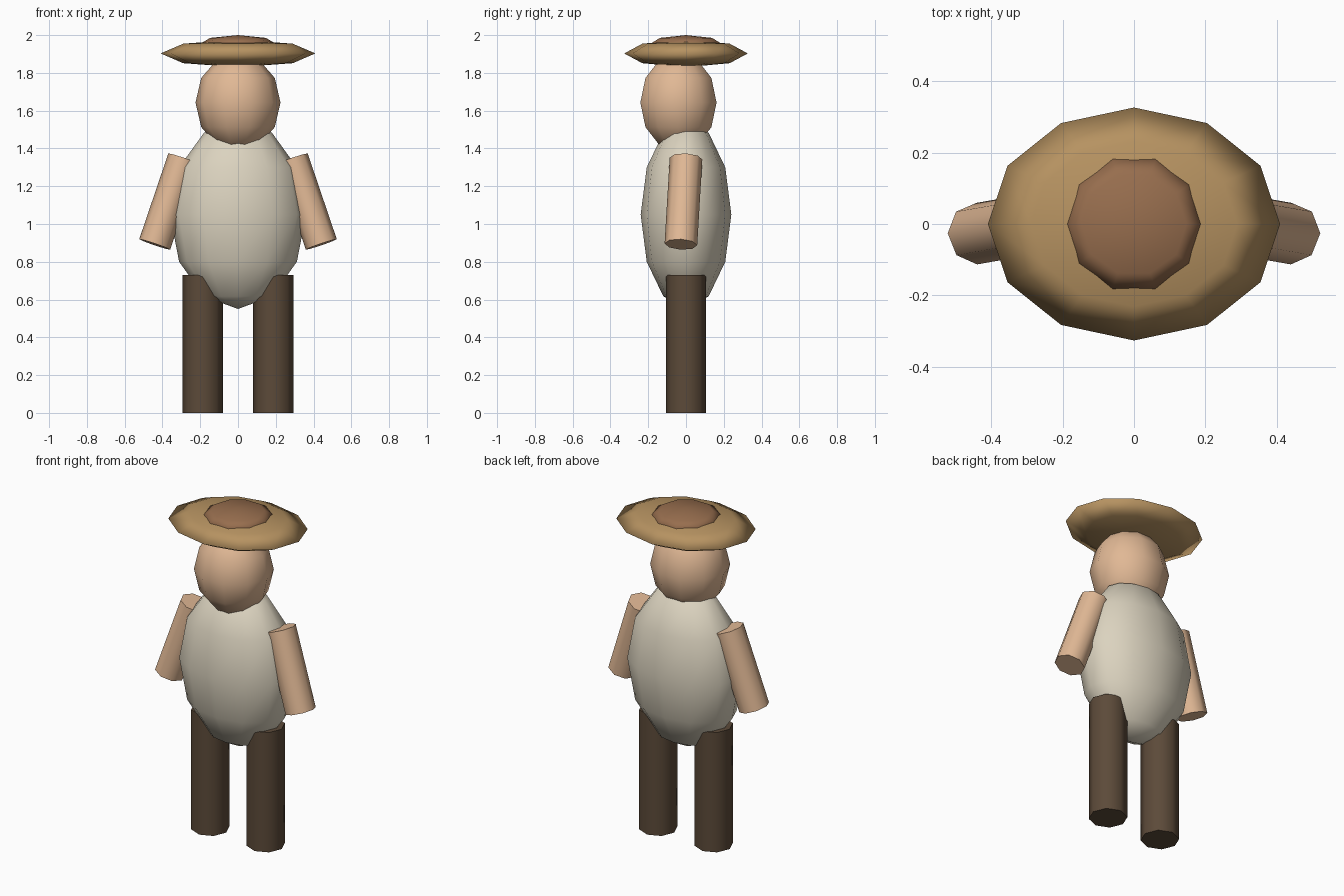
import bpy, bmesh
from math import sin, cos, pi, radians
from mathutils import Matrix, Vector

if "Cube" in bpy.data.objects:
    bpy.data.objects.remove(bpy.data.objects["Cube"])


def material(name, rgb):
    m = bpy.data.materials.new(name)
    m.diffuse_color = (*rgb, 1)
    m.use_nodes = True
    m.node_tree.nodes["Principled BSDF"].inputs["Base Color"].default_value = m.diffuse_color
    return m


skin = material("skin", (0.75, 0.48, 0.30))
shirt = material("shirt cream", (0.71, 0.65, 0.52))
trousers = material("dark brown", (0.107, 0.069, 0.041))
straw = material("straw", (0.47, 0.29, 0.12))
crown = material("crown brown", (0.31, 0.155, 0.076))


def finish(bm, name, mat, sharp=180):
    bmesh.ops.recalc_face_normals(bm, faces=bm.faces[:])
    for f in bm.faces:
        f.smooth = True
    me = bpy.data.meshes.new(name)
    bm.to_mesh(me)
    bm.free()
    me.materials.append(mat)
    if sharp < 180:
        me.set_sharp_from_angle(angle=radians(sharp))
    ob = bpy.data.objects.new(name, me)
    bpy.context.collection.objects.link(ob)
    return ob


def ring_surface(bm, profile, sides):
    """Join rings of (radius, height); a zero radius becomes a pole."""
    prev = None
    for r, z in profile:
        if r < 1e-6:
            ring = [bm.verts.new((0, 0, z))] * sides
        else:
            ring = [bm.verts.new((r * cos(2 * pi * i / sides), r * sin(2 * pi * i / sides), z))
                    for i in range(sides)]
        if prev:
            for i in range(sides):
                j = (i + 1) % sides
                quad = [prev[i], prev[j], ring[j], ring[i]]
                bm.faces.new(list(dict.fromkeys(quad)))
        prev = ring


def ellipsoid(name, centre, radii, sides, rings, mat):
    bm = bmesh.new()
    ring_surface(bm, [(sin(pi * k / rings), -cos(pi * k / rings)) if 0 < k < rings
                      else (0, -1 if k == 0 else 1) for k in range(rings + 1)], sides)
    bm.transform(Matrix.Translation(centre) @ Matrix.Diagonal((*radii, 1)))
    return finish(bm, name, mat)


def limb(name, top, bottom, radius, mat, side):
    """Eight-sided closed cylinder between two points, mirrored by side."""
    a, b = Vector(top), Vector(bottom)
    d = a - b
    bm = bmesh.new()
    bmesh.ops.create_cone(bm, cap_ends=True, segments=8, radius1=radius,
                          radius2=radius, depth=d.length)
    turn = Vector((0, 0, 1)).rotation_difference(d).to_matrix().to_4x4()
    bm.transform(Matrix.Translation((a + b) / 2) @ turn)
    bm.transform(Matrix.Diagonal((side, 1, 1, 1)))
    return finish(bm, name, mat, 60)


# Torso and head
ellipsoid("torso", (0, 0, 1.05), (0.36, 0.24, 0.5), 12, 6, shirt)
ellipsoid("head", (0, -0.04, 1.643), (0.225, 0.212, 0.26), 10, 6, skin)

# Hat
ellipsoid("hat_brim", (0, 0, 1.903), (0.41, 0.327, 0.073), 12, 4, straw)
ellipsoid("hat_crown", (0, 0, 1.95), (0.208, 0.205, 0.05), 10, 4, crown)

# Arms and legs
for side, label in ((1, "right"), (-1, "left")):
    limb("arm_" + label, (0.287, 0, 1.346), (0.441, -0.027, 0.892), 0.0865, skin, side)
    limb("leg_" + label, (0.187, 0, 0.73), (0.187, 0, 0), 0.107, trousers, side)
